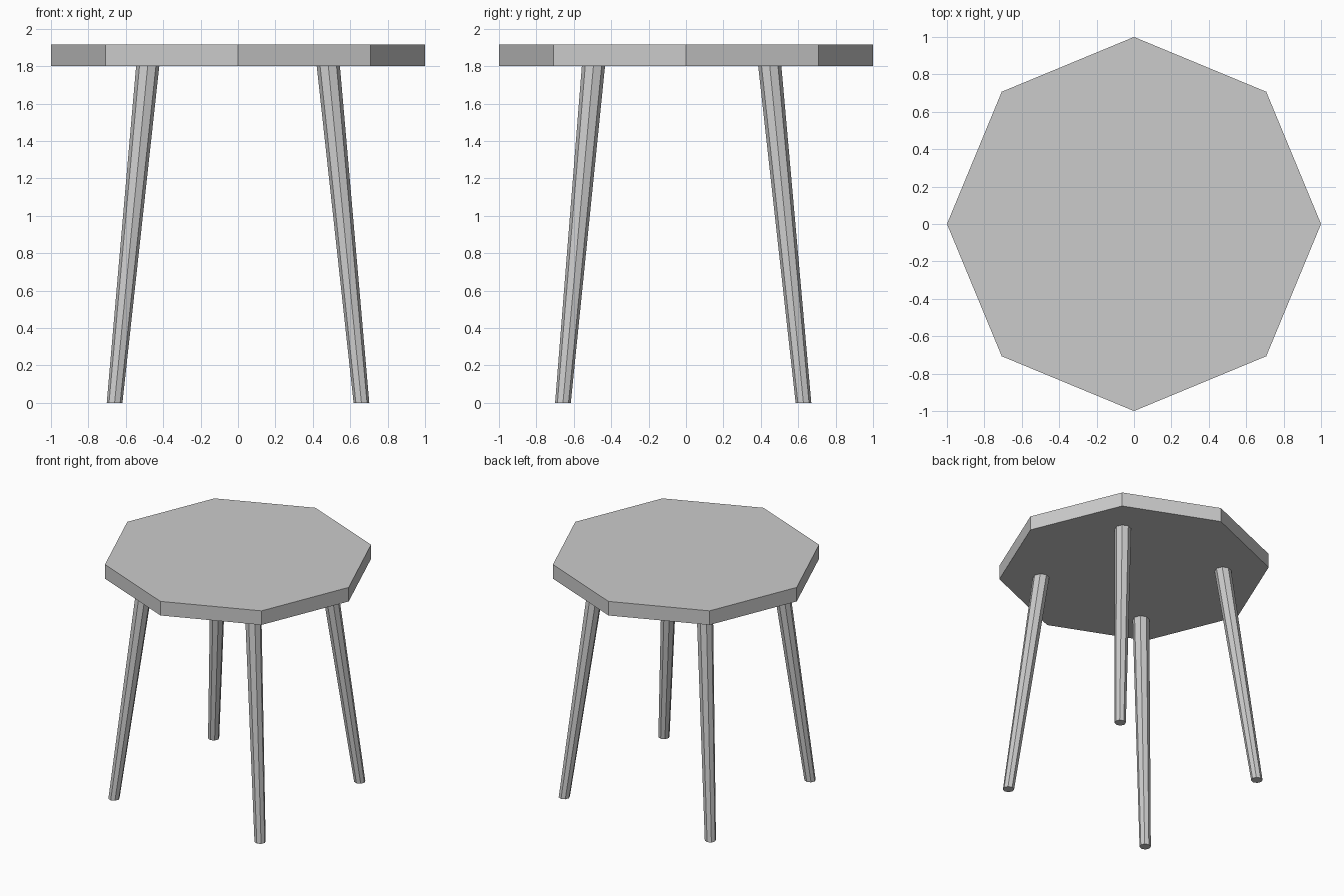
import bpy, bmesh
from math import cos, sin, tau

if "Cube" in bpy.data.objects:
    bpy.data.objects.remove(bpy.data.objects["Cube"])

SIDES = 8


def prism(name, bottom, top, r_bottom, r_top):
    """Eight-sided tapered prism with level ends between two centre points."""
    bm = bmesh.new()
    rings = []
    for (x, y, z), r in ((bottom, r_bottom), (top, r_top)):
        rings.append([bm.verts.new((x + r * cos(tau * i / SIDES),
                                    y + r * sin(tau * i / SIDES), z))
                      for i in range(SIDES)])
    low, high = rings
    bm.faces.new(low[::-1])
    bm.faces.new(high)
    for i in range(SIDES):
        j = (i + 1) % SIDES
        bm.faces.new((low[i], low[j], high[j], high[i]))
    mesh = bpy.data.meshes.new(name)
    bm.to_mesh(mesh)
    bm.free()
    obj = bpy.data.objects.new(name, mesh)
    bpy.context.collection.objects.link(obj)
    return obj


# Octagonal seat
prism("seat", (0, 0, 1.8), (0, 0, 1.915), 1.0, 1.0)

# Splayed legs, tapering towards the floor
for row, y_foot, y_top in (("front", -0.658, -0.495), ("back", 0.628, 0.448)):
    for side, s in (("left", -1), ("right", 1)):
        prism(f"{row}_{side}_leg", (s * 0.66, y_foot, 0),
              (s * 0.483, y_top, 1.8), 0.042, 0.062)
